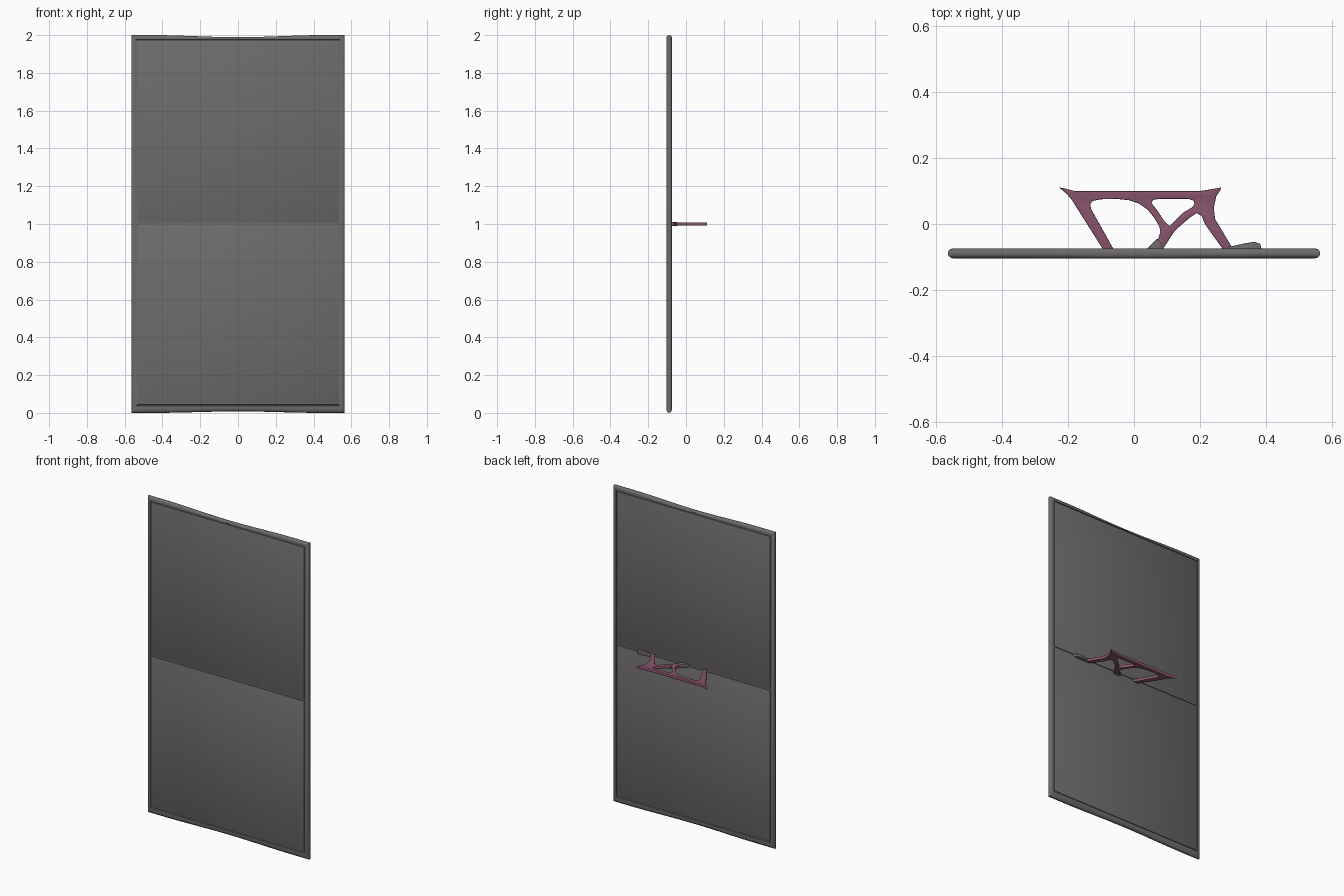
import bpy, bmesh, math

if "Cube" in bpy.data.objects:
    bpy.data.objects.remove(bpy.data.objects["Cube"])

def material(name, rgb):
    m = bpy.data.materials.new(name)
    m.diffuse_color = (*rgb, 1)
    m.use_nodes = True
    m.node_tree.nodes["Principled BSDF"].inputs["Base Color"].default_value = m.diffuse_color
    return m

GREY = material("dark grey", (0.155, 0.15, 0.147))
PINK = material("dusty pink", (0.26, 0.095, 0.16))

def finish(name, bm, mat):
    bmesh.ops.recalc_face_normals(bm, faces=bm.faces)
    me = bpy.data.meshes.new(name)
    bm.to_mesh(me)
    bm.free()
    ob = bpy.data.objects.new(name, me)
    bpy.context.collection.objects.link(ob)
    me.materials.append(mat)
    bpy.context.view_layer.objects.active = ob
    ob.select_set(True)
    bpy.ops.object.shade_smooth_by_angle(angle=math.radians(40))
    ob.select_set(False)
    return ob

# Door slab: rounded rim whose top and bottom edges sag slightly, with a recessed core
HX, MID = 0.565, -0.089
N = 24

def outline(inset, y):
    hx = HX - inset
    fade = max(0, 1 - inset / 0.025)
    def sag(t):
        return fade * 0.011 * (0.5 + 0.5 * math.cos(math.pi * min(1, abs(t) * 1.25)))
    ts = [-1 + 2 * i / N for i in range(N + 1)]
    low = [(hx * t, y, inset * 1.5 + 0.7 * sag(t)) for t in ts]
    high = [(hx * t, y, 2 - inset - sag(t)) for t in reversed(ts)]
    return low + high

half = [(0.026, 0.009), (0.024, 0.014), (0.015, 0.015), (0.007, 0.0125), (0.002, 0.008)]
profile = [(i, MID - d) for i, d in half] + [(0, MID)] + [(i, MID + d) for i, d in reversed(half)]
bm = bmesh.new()
rings = [[bm.verts.new(p) for p in outline(i, y)] for i, y in profile]
for a, b in zip(rings, rings[1:]):
    for k in range(len(a)):
        j = (k + 1) % len(a)
        bm.faces.new((a[k], a[j], b[j], b[k]))
bm.faces.new(rings[0])
bm.faces.new(rings[-1])
finish("door_slab", bm, GREY)

# Two flat panels separated by the middle groove
def panel(name, z0, z1):
    bm = bmesh.new()
    bmesh.ops.create_cube(bm, size=1)
    for v in bm.verts:
        v.co = (v.co.x * 1.07, MID + v.co.y * 0.027, (z0 + z1) / 2 + v.co.z * (z1 - z0))
    bmesh.ops.bevel(bm, geom=list(bm.edges), offset=0.003, segments=2, affect='EDGES', profile=0.5)
    finish(name, bm, GREY)

panel("lower_panel", 0.043, 0.997)
panel("upper_panel", 1.007, 1.969)

# Flat parts lying in the z = 1 plane, drawn as filled outlines with rounded edges
def flat_part(name, outlines, thick, mat, bevel=0.003):
    cu = bpy.data.curves.new(name, 'CURVE')
    cu.dimensions = '2D'
    cu.fill_mode = 'BOTH'
    cu.extrude = thick / 2 - bevel
    cu.bevel_depth = bevel
    cu.bevel_resolution = 1
    cu.offset = -bevel
    for pts in outlines:
        s = cu.splines.new('POLY')
        s.points.add(len(pts) - 1)
        for p, (x, y) in zip(s.points, pts):
            p.co = (x, y, 0, 1)
        s.use_cyclic_u = True
    tmp = bpy.data.objects.new(name + "_curve", cu)
    bpy.context.collection.objects.link(tmp)
    bpy.context.view_layer.update()
    me = bpy.data.meshes.new_from_object(tmp.evaluated_get(bpy.context.evaluated_depsgraph_get()))
    bpy.data.objects.remove(tmp)
    bm = bmesh.new()
    bm.from_mesh(me)
    bpy.data.meshes.remove(me)
    bmesh.ops.remove_doubles(bm, verts=bm.verts, dist=0.0001)
    for f in bm.faces:
        f.material_index = 0
    bmesh.ops.translate(bm, verts=bm.verts, vec=(0, 0, 1.0))
    finish(name, bm, mat)

# Handle bracket: left leg, arch, forked middle leg, right leg and flared top bar
bracket = [(-0.228, 0.111), (-0.215, 0.109), (-0.18, 0.1), (0.2, 0.1), (0.25, 0.108), (0.264, 0.111),
           (0.262, 0.102), (0.25, 0.085), (0.242, 0.05), (0.246, 0.015), (0.303, -0.08),
           (0.272, -0.08), (0.215, 0.0), (0.205, 0.025), (0.19, 0.033), (0.17, 0.02), (0.124, -0.02),
           (0.085, -0.08), (0.035, -0.08), (0.073, -0.045), (0.08, -0.025), (0.077, -0.008),
           (0.062, 0.018), (0.042, 0.043), (0.015, 0.062), (-0.015, 0.072), (-0.05, 0.076),
           (-0.10, 0.075), (-0.125, 0.07), (-0.133, 0.06), (-0.13, 0.045), (-0.06, -0.08),
           (-0.092, -0.08), (-0.19, 0.075), (-0.205, 0.092)]
hole = [(0.053, 0.064), (0.058, 0.073), (0.075, 0.076), (0.165, 0.076), (0.181, 0.071),
        (0.184, 0.06), (0.175, 0.05), (0.15, 0.035), (0.108, -0.006), (0.092, 0.008), (0.075, 0.035)]
flat_part("handle_bracket", [bracket, hole], 0.018, PINK)

# Grey foot of the middle leg and the small lump beside the right leg
flat_part("middle_foot", [[(0.034, -0.08), (0.09, -0.08), (0.082, -0.06), (0.07, -0.045)]], 0.021, GREY)
flat_part("side_lump", [[(0.27, -0.08), (0.29, -0.069), (0.34, -0.058), (0.365, -0.054),
                         (0.383, -0.06), (0.388, -0.08)]], 0.02, GREY)
